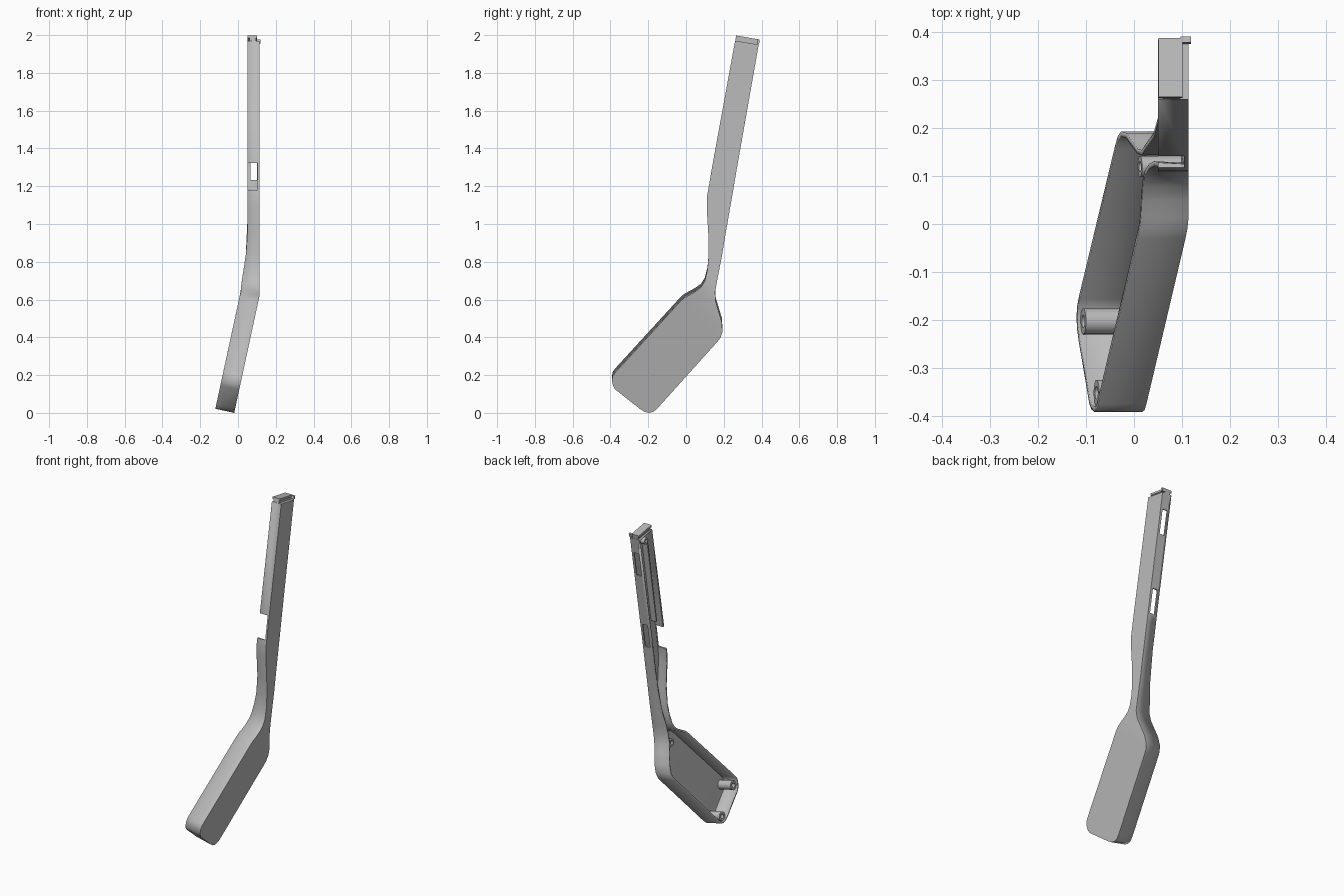
import bpy, bmesh, math
from mathutils import Vector, Matrix

cube = bpy.data.objects.get("Cube")
if cube:
    bpy.data.objects.remove(cube, do_unlink=True)

grey = bpy.data.materials.new("plain grey")
grey.use_nodes = True
grey.diffuse_color = (0.5, 0.5, 0.5, 1)
grey.node_tree.nodes["Principled BSDF"].inputs["Base Color"].default_value = (0.5, 0.5, 0.5, 1)

WALL = 0.011
LEAN = Matrix.Rotation(-0.17, 4, 'X')          # backward lean of the upper arm


def make_object(name, bm):
    mesh = bpy.data.meshes.new(name)
    bm.to_mesh(mesh)
    bm.free()
    mesh.materials.append(grey)
    obj = bpy.data.objects.new(name, mesh)
    bpy.context.collection.objects.link(obj)
    return obj


def leaning_box(name, centre, size):
    bm = bmesh.new()
    bmesh.ops.create_cube(bm, size=1, matrix=Matrix.Translation(centre) @ LEAN @ Matrix.Diagonal((*size, 1)))
    return make_object(name, bm)


def blend(z):
    t = min(max((z - 0.58) / 0.37, 0), 1)
    return t * t * (3 - 2 * t)


def panel_point(y, z):
    return Vector((min(-0.02 + 0.216 * z, 0.114), y, z))


def depth_vector(z):
    # tilted deep paddle blends into the shallow upright arm
    return Vector((-0.1, 0, 0.022)).lerp(Vector((-0.064, 0, 0)), blend(z))


# Shell: front and back edge of the side panel, from paddle end to arm top
stations = [
    (-.376, .125, -.245, .022), (-.387, .145, -.22, .006), (-.392, .172, -.195, 0),
    (-.388, .195, -.172, .006), (-.375, .213, -.15, .025), (-.03, .59, .165, .375),
    (-.01, .608, .182, .397), (.015, .622, .193, .43), (.05, .642, .19, .48),
    (.08, .665, .172, .54), (.10, .70, .157, .59), (.114, .76, .154, .64),
    (.12, .836, .165, .70), (.118, .95, .19, .83), (.11, 1.08, .222, 1.02),
    (.112, 1.15, .238, 1.11), (.122, 1.206, .25, 1.18), (.137, 1.296, .266, 1.275),
    (.26, 1.97, .385, 1.95)]
bm = bmesh.new()
rings = []
for fy, fz, by, bz in stations:
    f, b = panel_point(fy, fz), panel_point(by, bz)
    rings.append([bm.verts.new(p) for p in (f + depth_vector(fz), f, b, b + depth_vector(bz))])
for low, high in zip(rings, rings[1:]):
    for j in range(3):
        bm.faces.new((low[j], low[j + 1], high[j + 1], high[j]))
bm.faces.new(rings[0][::-1])
bm.faces.new(rings[-1])
shell = make_object("half_shell", bm)
solid = shell.modifiers.new("wall", 'SOLIDIFY')
solid.thickness = WALL
solid.offset = -1

# Openings: notch in the front wall, two slots in the back wall
cuts = [((0.064, 0.13, 1.252), (0.08, 0.07, 0.145)),
        ((0.0825, 0.271, 1.305), (0.035, 0.06, 0.15)),
        ((0.0825, 0.350, 1.78), (0.035, 0.06, 0.15))]
for centre, size in cuts:
    cutter = leaning_box("opening_cutter", centre, size)
    cutter.hide_render = True
    cutter.hide_set(True)
    cutter.display_type = 'WIRE'
    cut = shell.modifiers.new("opening", 'BOOLEAN')
    cut.object = cutter
    cut.solver = 'EXACT'


# Screw posts: hollow tubes standing on the inside of the panel
def post(name, y, z, radius):
    axis = depth_vector(z)
    base = panel_point(y, z) + axis * 0.06
    turn = axis.to_track_quat('Z', 'Y')
    height = axis.length * 0.88
    profile = [(radius, 0), (radius, height), (radius * .5, height), (radius * .5, height * .2), (0, height * .2)]
    bm = bmesh.new()
    verts = [bm.verts.new((r, 0, h)) for r, h in profile]
    edges = [bm.edges.new(pair) for pair in zip(verts, verts[1:])]
    bmesh.ops.spin(bm, geom=verts + edges, cent=(0, 0, 0), axis=(0, 0, 1), angle=math.tau, steps=24)
    bmesh.ops.remove_doubles(bm, verts=bm.verts, dist=1e-5)
    bmesh.ops.recalc_face_normals(bm, faces=bm.faces)
    bmesh.ops.transform(bm, matrix=Matrix.Translation(base) @ turn.to_matrix().to_4x4(), verts=bm.verts)
    return make_object(name, bm)


parts = [shell,
         post("lower_post", -0.203, 0.037, 0.027),
         post("front_post", -0.352, 0.165, 0.027),
         post("neck_post", 0.12, 0.585, 0.022),
         post("top_post", 0.312, 1.915, 0.02)]

# Inner rail along the front of the arm
leaning_box("inner_rail", (0.088, 0.232, 1.63), (0.036, 0.008, 0.54))

# Top tongue: narrow stem under a wider head
leaning_box("tongue_stem", (0.078, 0.3235, 1.966), (0.036, 0.124, 0.02))
leaning_box("tongue_head", (0.076, 0.3255, 1.981), (0.05, 0.125, 0.013))
leaning_box("tongue_hook", (0.108, 0.383, 1.966), (0.022, 0.012, 0.02))

for obj in parts:
    bpy.ops.object.select_all(action='DESELECT')
    obj.select_set(True)
    bpy.context.view_layer.objects.active = obj
    bpy.ops.object.shade_smooth_by_angle(angle=math.radians(35))
